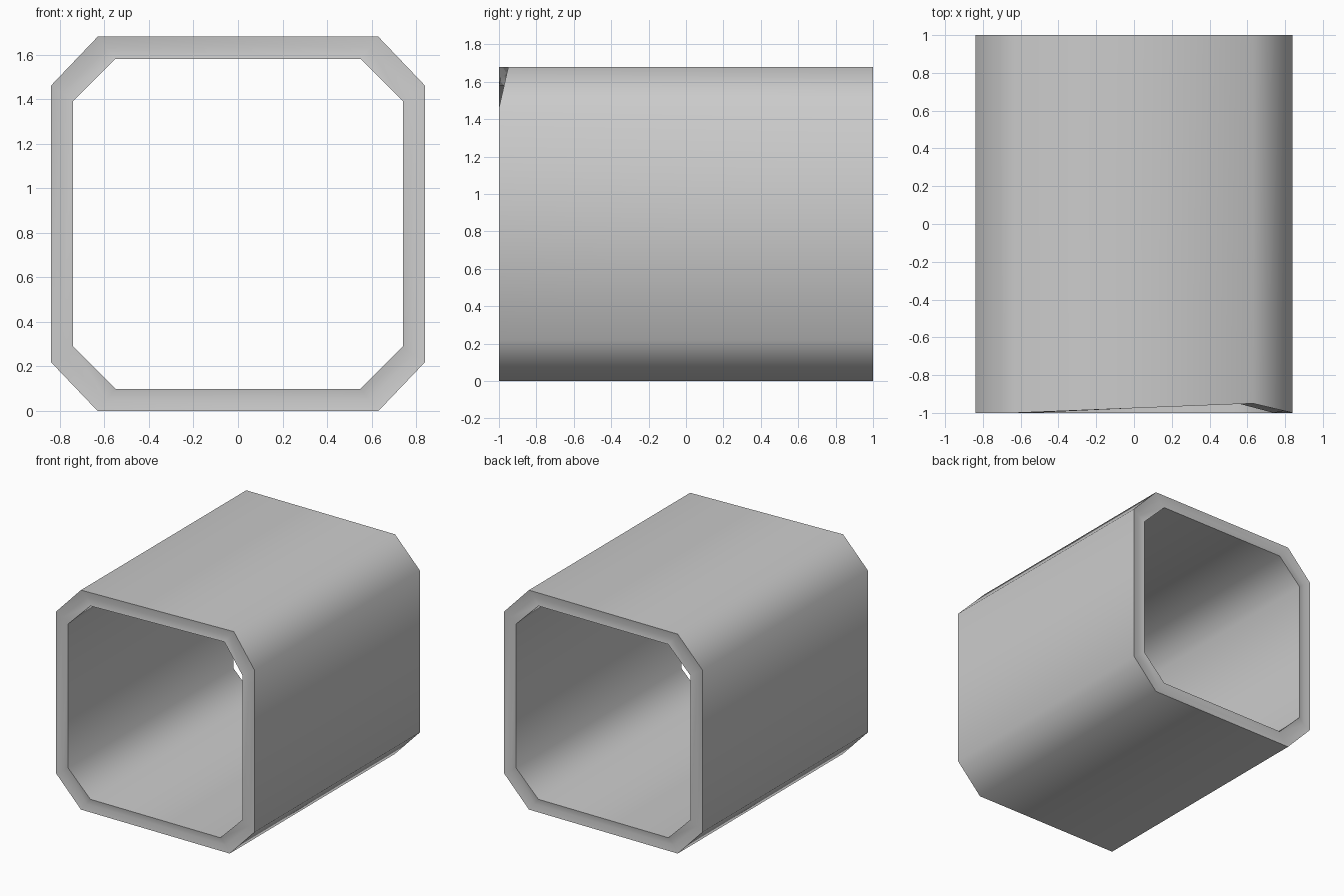
import bpy, bmesh, math

if "Cube" in bpy.data.objects:
    bpy.data.objects.remove(bpy.data.objects["Cube"])


def octagon(x1, x2, z0, z1, z2, z3):
    """Chamfered square section, counter-clockwise seen from the front."""
    return [(-x1, z0), (x1, z0), (x2, z1), (x2, z2),
            (x1, z3), (-x1, z3), (-x2, z2), (-x2, z1)]


outer = octagon(0.63, 0.84, 0.0, 0.22, 1.46, 1.68)
middle = octagon(0.59, 0.79, 0.05, 0.25, 1.43, 1.63)
inner = octagon(0.55, 0.74, 0.10, 0.29, 1.39, 1.58)

# Closed loop of rings: outer wall, back rim, inner wall, front rim
stations = [(outer, -1.0), (outer, 1.0), (middle, 0.99),
            (inner, 1.0), (inner, -1.0), (middle, -0.99)]
DENT = 4  # top right corner of the front rim is pushed in

bm = bmesh.new()
rings = []
for section, y in stations:
    ring = []
    for i, (x, z) in enumerate(section):
        dent = 0.05 if (y < 0 and i == DENT) else 0.0
        ring.append(bm.verts.new((x, y + dent, z)))
    rings.append(ring)
for a, b in zip(rings, rings[1:] + rings[:1]):
    for i in range(8):
        j = (i + 1) % 8
        bm.faces.new((a[i], a[j], b[j], b[i]))
bmesh.ops.recalc_face_normals(bm, faces=bm.faces)

mesh = bpy.data.meshes.new("tube_section")
bm.to_mesh(mesh)
bm.free()
tube = bpy.data.objects.new("tube_section", mesh)
bpy.context.collection.objects.link(tube)

# Soft chamfers, crisp rims
bpy.context.view_layer.objects.active = tube
tube.select_set(True)
bpy.ops.object.shade_smooth_by_angle(angle=math.radians(60))
